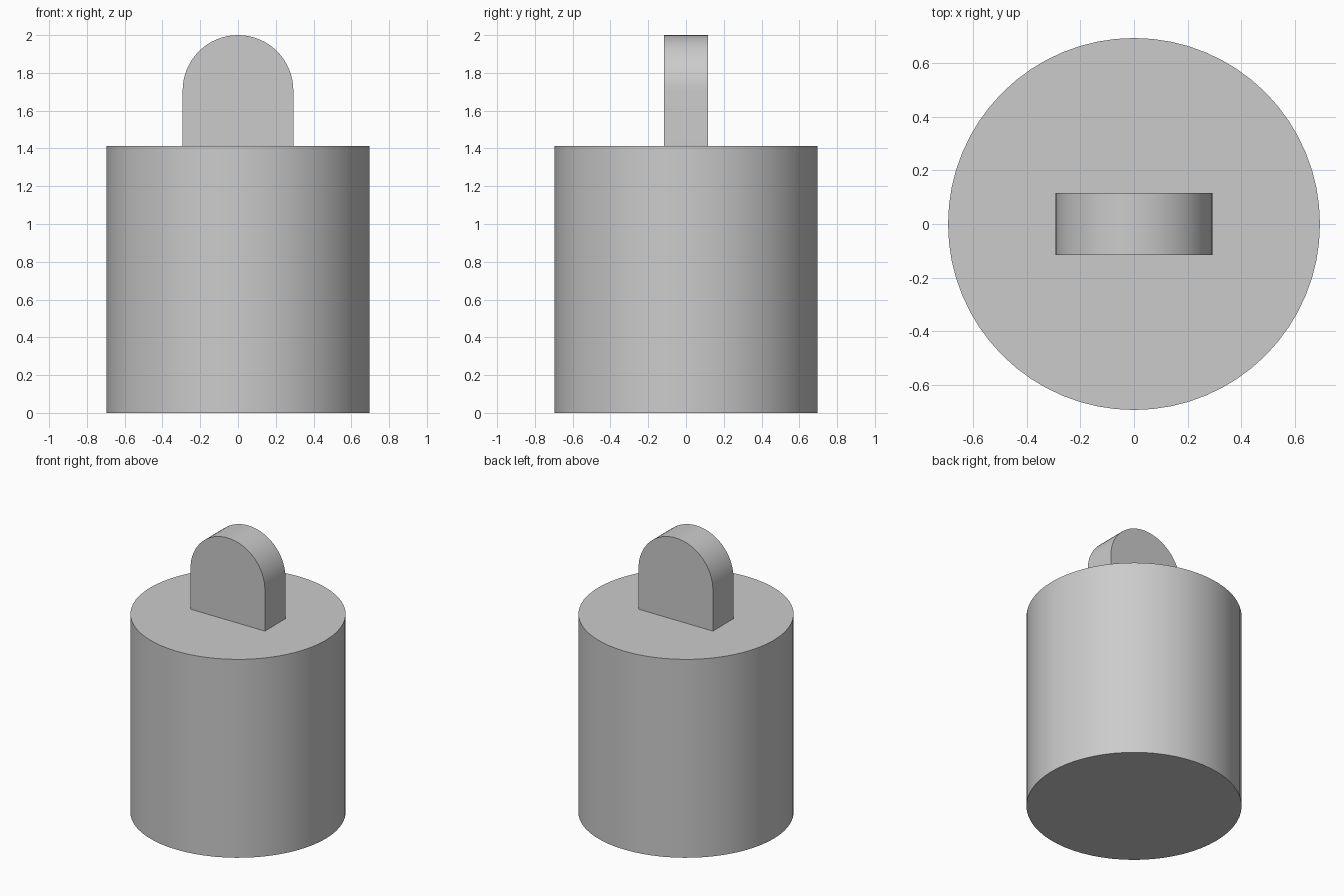
import bpy, bmesh, math

if "Cube" in bpy.data.objects:
    bpy.data.objects.remove(bpy.data.objects["Cube"])

R, H = 0.695, 1.414          # body radius and height
W, T = 0.293, 0.116          # tab half width and half thickness


def finish(obj):
    bpy.ops.object.select_all(action='DESELECT')
    obj.select_set(True)
    bpy.context.view_layer.objects.active = obj
    bpy.ops.object.shade_smooth_by_angle(angle=math.radians(30))


# Cylindrical body
bpy.ops.mesh.primitive_cylinder_add(vertices=64, radius=R, depth=H, location=(0, 0, H / 2))
body = bpy.context.object
body.name = "body"
finish(body)

# Round-topped tab: arch profile extruded front to back
arc = [(W * math.cos(math.pi * i / 32), 2 - W + W * math.sin(math.pi * i / 32)) for i in range(33)]
profile = [(-W, H), (W, H)] + arc
bm = bmesh.new()
face = bm.faces.new([bm.verts.new((x, -T, z)) for x, z in profile])
ext = bmesh.ops.extrude_face_region(bm, geom=[face])
verts = [g for g in ext["geom"] if isinstance(g, bmesh.types.BMVert)]
bmesh.ops.translate(bm, verts=verts, vec=(0, 2 * T, 0))
bmesh.ops.recalc_face_normals(bm, faces=bm.faces)
mesh = bpy.data.meshes.new("top_tab")
bm.to_mesh(mesh)
bm.free()
tab = bpy.data.objects.new("top_tab", mesh)
bpy.context.collection.objects.link(tab)
finish(tab)
